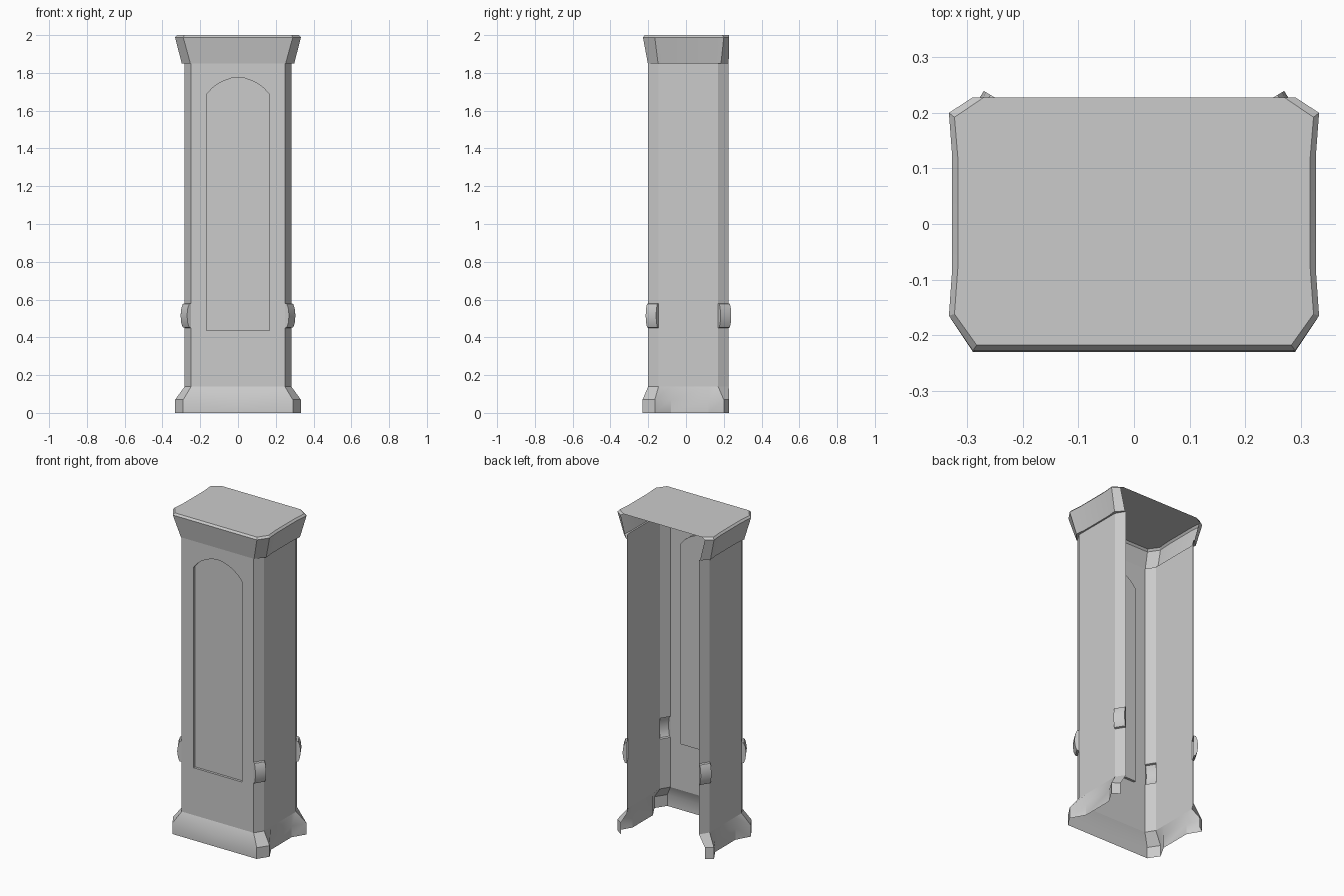
import bpy, bmesh, math

if "Cube" in bpy.data.objects:
    bpy.data.objects.remove(bpy.data.objects["Cube"])


def make(name, build):
    """Build the right half in bmesh, then mirror it across x."""
    bm = bmesh.new()
    build(bm)
    bmesh.ops.remove_doubles(bm, verts=bm.verts, dist=1e-5)
    me = bpy.data.meshes.new(name)
    bm.to_mesh(me)
    bm.free()
    me.shade_smooth()
    me.set_sharp_from_angle(angle=math.radians(25))
    ob = bpy.data.objects.new(name, me)
    bpy.context.collection.objects.link(ob)
    mod = ob.modifiers.new("mirror", 'MIRROR')
    mod.use_clip = True
    return ob


def face(bm, pts):
    bm.faces.new([bm.verts.new(p) for p in pts])


def loft(bm, rings, skip=()):
    """Skin (outline, z) rings; skip holds (band, column) gaps."""
    for b, ((lo, z0), (hi, z1)) in enumerate(zip(rings, rings[1:])):
        for c in range(len(lo) - 1):
            if (b, c) not in skip:
                face(bm, [(*lo[c], z0), (*lo[c + 1], z0), (*hi[c + 1], z1), (*hi[c], z1)])


# Half outlines in plan: front centre, round the side, to the open back
SHAFT = [(0, -.2), (.248, -.2), (.282, -.145), (.282, -.08), (.282, .12), (.282, .17), (.248, .226)]
FOOT = [(0, -.23), (.29, -.23), (.333, -.165), (.285, -.08), (.285, .12), (.333, .2), (.29, .228)]
CAP_LOW = [(0, -.202), (.252, -.202), (.298, -.148), (.292, -.08), (.292, .12), (.298, .185), (.255, .226)]
CAP_TOP = [(0, -.228), (.29, -.228), (.333, -.165), (.327, -.08), (.327, .12), (.333, .2), (.29, .228)]
LID = [(0, -.218), (.283, -.218), (.323, -.162), (.317, -.08), (.317, .12), (.323, .192), (.27, .228)]

# Arched panel outline, right half, top to bottom
ARCH = [(0, 1.775), (.035, 1.772), (.07, 1.76), (.105, 1.743), (.138, 1.718), (.167, 1.685), (.167, .435), (0, .435)]
PANEL_Y = -.185


# Shaft, with gaps for the arched front and the corner brackets
def shaft(bm):
    gaps = {(b, 0) for b in range(3)} | {(1, 1), (1, 5)}
    loft(bm, [(SHAFT, z) for z in (.14, .45, .58, 1.85)], gaps)
    outer = [(0, .14), (.248, .14), (.248, .45), (.248, .58), (.248, 1.85), (0, 1.85)]
    face(bm, [(x, -.2, z) for x, z in outer + ARCH])


# Recessed arch panel with its reveal
def panel(bm):
    for (x0, z0), (x1, z1) in zip(ARCH, ARCH[1:]):
        face(bm, [(x0, -.2, z0), (x1, -.2, z1), (x1, PANEL_Y, z1), (x0, PANEL_Y, z0)])
    face(bm, [(x, PANEL_Y, z) for x, z in reversed(ARCH)])


# Rounded bracket bulging out of a chamfered corner
def bracket(a, b):
    dx, dy = b[0] - a[0], b[1] - a[1]
    n = math.hypot(dx, dy)
    prof = [(.45, 0), (.453, .012), (.475, .021), (.515, .026), (.555, .021), (.577, .012), (.58, 0)]

    def shift(p, d):
        return (p[0] + dy / n * d, p[1] - dx / n * d)

    def build(bm):
        loft(bm, [([shift(a, d), shift(b, d)], z) for z, d in prof])
        face(bm, [(*shift(a, d), z) for z, d in reversed(prof)])
        face(bm, [(*shift(b, d), z) for z, d in prof])
    return build


make("shaft", shaft)
make("arched_panel", panel)
make("front_corner_brackets", bracket(SHAFT[1], SHAFT[2]))
make("back_corner_brackets", bracket(SHAFT[5], SHAFT[6]))

# Flared base and capital, then the flat lid with a narrow bevel
make("base", lambda bm: loft(bm, [(FOOT, 0), (FOOT, .07), (SHAFT, .14)]))
make("capital", lambda bm: loft(bm, [(SHAFT, 1.85), (CAP_LOW, 1.85), (CAP_TOP, 1.988), (LID, 2.0)]))
make("lid", lambda bm: face(bm, [(*p, 2.0) for p in LID] + [(0, .228, 2.0)]))
